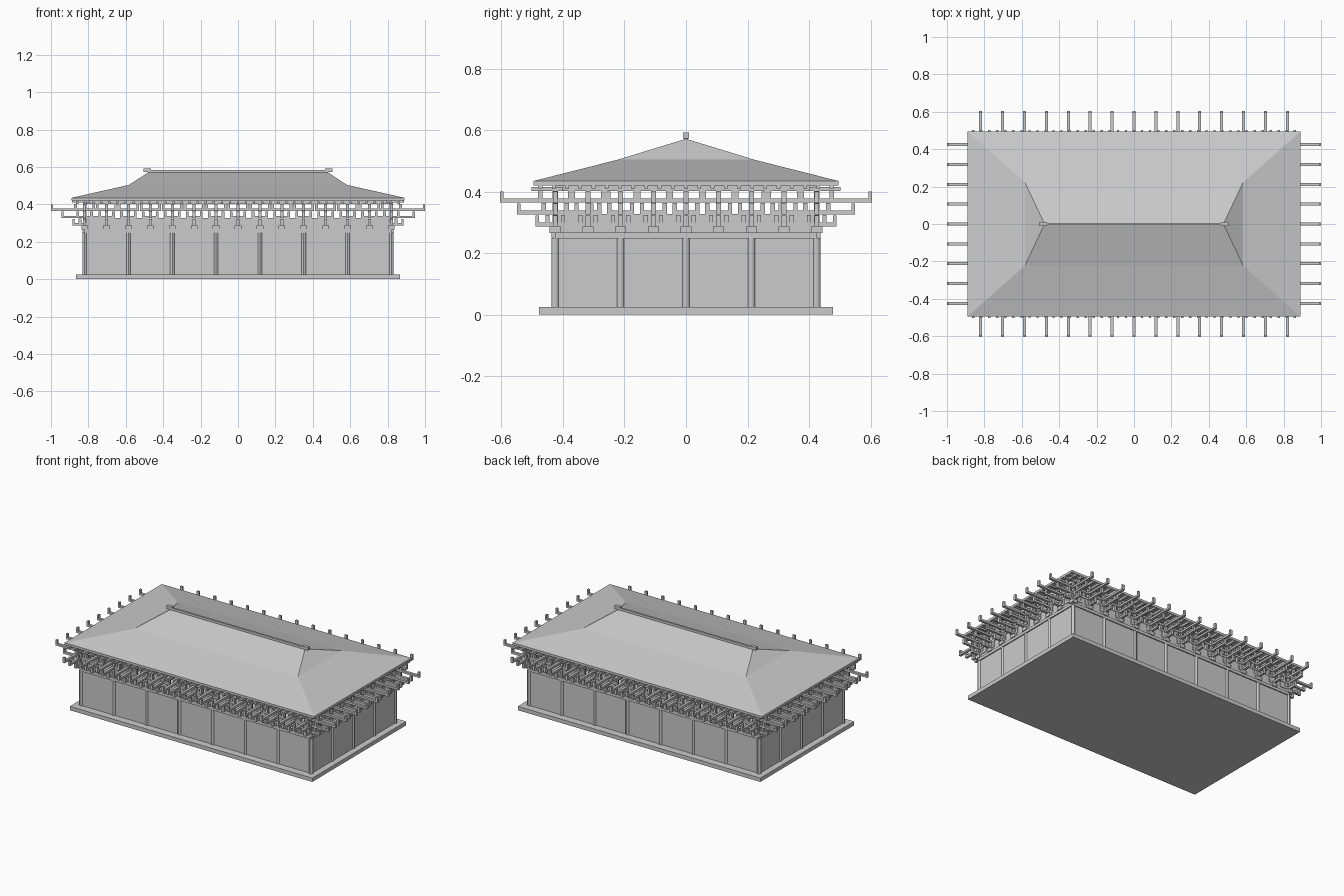
import bpy, bmesh
from mathutils import Matrix

if "Cube" in bpy.data.objects:
    bpy.data.objects.remove(bpy.data.objects["Cube"])

HX, HY = 0.82, 0.425          # column grid half sizes


def add_box(bm, x0, x1, y0, y1, z0, z1):
    m = Matrix.Translation(((x0 + x1) / 2, (y0 + y1) / 2, (z0 + z1) / 2))
    m = m @ Matrix.Diagonal((x1 - x0, y1 - y0, z1 - z0, 1))
    bmesh.ops.create_cube(bm, size=1, matrix=m)


def mesh_of(name, bm):
    me = bpy.data.meshes.new(name)
    bm.to_mesh(me)
    bm.free()
    return me


def place(name, me, loc=(0, 0, 0), rot=0.0):
    ob = bpy.data.objects.new(name, me)
    ob.location = loc
    ob.rotation_euler.z = rot
    bpy.context.collection.objects.link(ob)
    return ob


def boxes(name, items):
    bm = bmesh.new()
    for b in items:
        add_box(bm, *b)
    return place(name, mesh_of(name, bm))


def ring(name, hx, hy, t, z0, z1):
    # four bars around a rectangle
    boxes(name, [(-hx, hx, s * hy - t, s * hy + t, z0, z1) for s in (-1, 1)] +
          [(s * hx - t, s * hx + t, -hy, hy, z0, z1) for s in (-1, 1)])


# Platform, walls and beams
boxes("platform", [(-0.865, 0.865, -0.478, 0.478, 0, 0.025)])
ring("walls", HX, HY, 0.005, 0.025, 0.25)
ring("lintel_beam", HX, HY, 0.012, 0.248, 0.267)
ring("bracket_panel", HX, HY, 0.004, 0.267, 0.328)
ring("eave_purlin", HX, HY, 0.01, 0.402, 0.42)

# Columns around the perimeter
bm = bmesh.new()
bmesh.ops.create_cone(bm, cap_ends=True, segments=12, radius1=0.0125,
                      radius2=0.0125, depth=0.225)
column = mesh_of("column", bm)
spots = [(-HX + i * 2 * HX / 7, s * HY) for i in range(8) for s in (-1, 1)]
spots += [(s * HX, j * HY / 2) for j in (-1, 0, 1) for s in (-1, 1)]
for x, y in spots:
    ob = place("column", column, (x, y, 0.1375))
    ob.select_set(True)
    bpy.context.view_layer.objects.active = ob
bpy.ops.object.select_all(action='DESELECT')
ob.select_set(True)
bpy.ops.object.shade_smooth_by_angle()

# Bracket set: cap block, post, three stepped arms and three cross arms
bm = bmesh.new()
add_box(bm, -0.018, 0.018, -0.018, 0.018, 0.265, 0.287)
add_box(bm, -0.008, 0.008, -0.008, 0.008, 0.265, 0.418)
for k, (reach, half) in enumerate([(0.065, 0.032), (0.125, 0.044), (0.18, 0.056)]):
    z = 0.287 + 0.039 * k
    add_box(bm, -0.008, 0.008, -reach, reach, z, z + 0.013)
    add_box(bm, -half, half, -0.008, 0.008, z, z + 0.013)
    for s in (-1, 1):
        e = s * (reach - 0.006)
        add_box(bm, -0.008, 0.008, e - 0.006, e + 0.006, z + 0.013, z + 0.035)
        e = s * (half - 0.007)
        add_box(bm, e - 0.007, e + 0.007, -0.009, 0.009, z + 0.013, z + 0.037)
bracket = mesh_of("bracket_set", bm)
for s in (-1, 1):
    for i in range(15):
        place("bracket_set", bracket, (-HX + i * HX / 7, s * HY, 0))
    for j in range(9):
        place("bracket_set", bracket, (s * HX, -HY + j * HY / 4, 0), 1.5707963)

# Rafters under the eaves
rafters = []
for s in (-1, 1):
    a, b = sorted((s * 0.40, s * 0.503))
    for i in range(41):
        x = -0.86 + i * 0.043
        rafters.append((x - 0.006, x + 0.006, a, b, 0.403, 0.416))
    a, b = sorted((s * 0.79, s * 0.888))
    for j in range(23):
        y = -0.473 + j * 0.043
        rafters.append((a, b, y - 0.006, y + 0.006, 0.41, 0.422))
boxes("rafters", rafters)

# Hipped roof lofted through eave, knee and ridge
bm = bmesh.new()
rings = []
for x, y, z in [(0.89, 0.495, 0.42), (0.89, 0.495, 0.435), (0.583, 0.222, 0.504)]:
    rings.append([bm.verts.new((sx * x, sy * y, z))
                  for sx, sy in ((-1, -1), (1, -1), (1, 1), (-1, 1))])
bm.faces.new(rings[0][::-1])
for lo, hi in zip(rings, rings[1:]):
    for i in range(4):
        j = (i + 1) % 4
        bm.faces.new((lo[i], lo[j], hi[j], hi[i]))
left, right = bm.verts.new((-0.478, 0, 0.572)), bm.verts.new((0.478, 0, 0.572))
a, b, c, d = rings[-1]
for f in ((a, b, right, left), (b, c, right), (c, d, left, right), (d, a, left)):
    bm.faces.new(f)
place("roof", mesh_of("roof", bm))

# Ridge bar with end caps
boxes("ridge", [(-0.48, 0.48, -0.006, 0.006, 0.56, 0.585),
                (-0.505, -0.465, -0.01, 0.01, 0.573, 0.592),
                (0.465, 0.505, -0.01, 0.01, 0.573, 0.592)])
